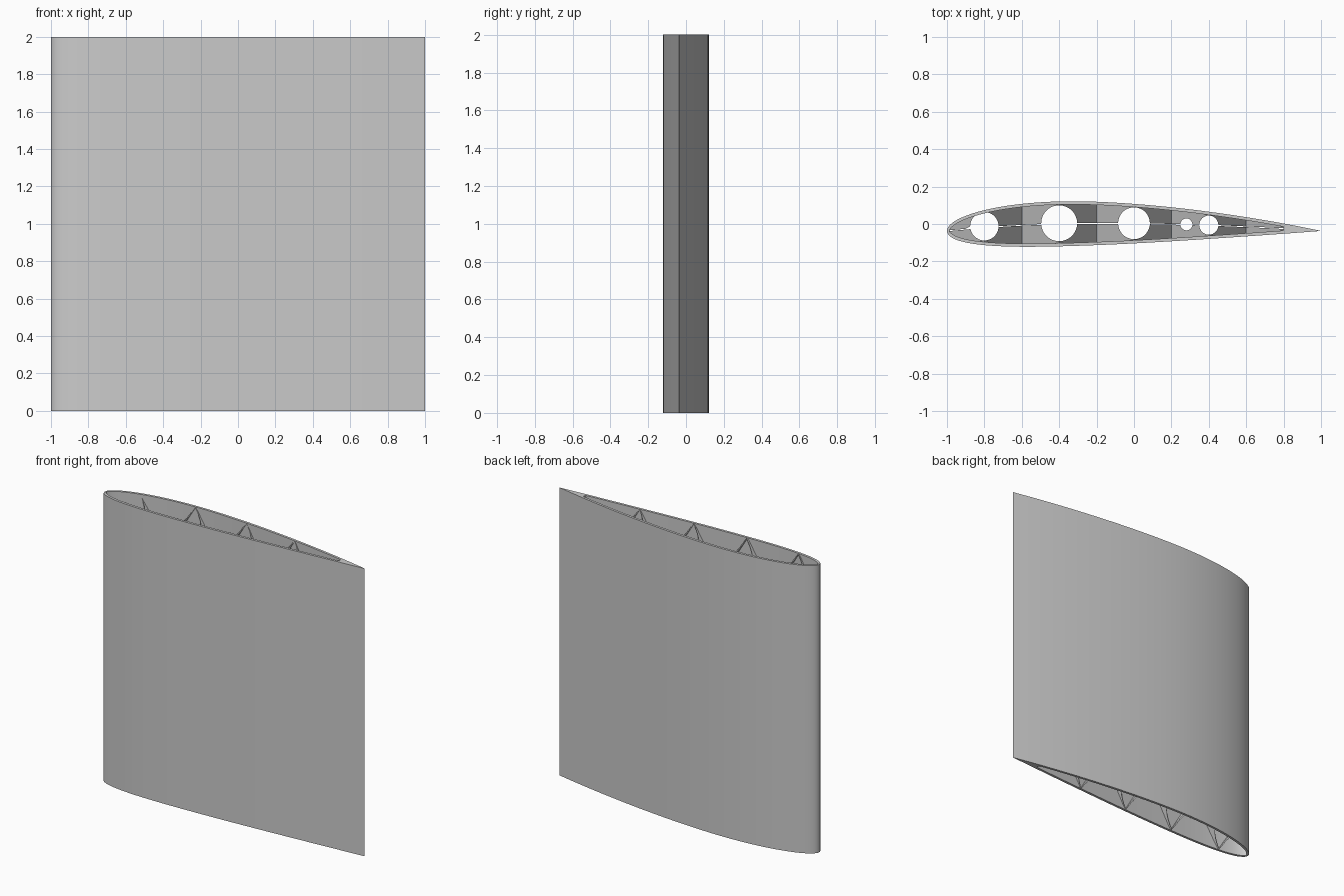
import bpy, bmesh, math

if "Cube" in bpy.data.objects:
    bpy.data.objects.remove(bpy.data.objects["Cube"])

H = 2.0            # span, standing upright
SKIN = 0.017       # wall thickness
X0, X1 = -0.988, 0.80   # ends of the hollow
RIB = 0.006        # half thickness of a rib, measured in z
SLIT = 0.002       # half width of the slit along the camber line
STEP = 1 / 3       # height of one zigzag
# spar holes: x, y, radius
HOLES = [(-0.8, -0.012, 0.076), (-0.4, 0.004, 0.096), (0.0, 0.004, 0.085),
         (0.28, -0.002, 0.032), (0.4, -0.006, 0.051)]

grey = bpy.data.materials.new("light grey")
grey.diffuse_color = (0.6, 0.6, 0.6, 1)
grey.use_nodes = True
grey.node_tree.nodes["Principled BSDF"].inputs["Base Color"].default_value = grey.diffuse_color


def camber(x):
    u = (x + 1) / 2
    if u < 0.4:
        c = 0.02 / 0.16 * (0.8 * u - u * u)
    else:
        c = 0.02 / 0.36 * (0.2 + 0.8 * u - u * u)
    return 2 * c - 0.037


def half(x):
    u = min(max((x + 1) / 2, 0), 1)
    return 1.2 * (0.2969 * math.sqrt(u) - 0.126 * u - 0.3516 * u**2
                  + 0.2843 * u**3 - 0.1036 * u**4)


def inner(x):
    d = 0.0005
    slope = (half(x + d) - half(x - d)) / (2 * d)
    return max(half(x) - SKIN * math.sqrt(1 + slope * slope), 0)


def finish(bm, name, angle):
    bmesh.ops.remove_doubles(bm, verts=bm.verts, dist=1e-5)
    bmesh.ops.recalc_face_normals(bm, faces=bm.faces)
    me = bpy.data.meshes.new(name)
    bm.to_mesh(me)
    bm.free()
    me.materials.append(grey)
    ob = bpy.data.objects.new(name, me)
    bpy.context.collection.objects.link(ob)
    bpy.ops.object.select_all(action='DESELECT')
    ob.select_set(True)
    bpy.context.view_layer.objects.active = ob
    if angle:
        bpy.ops.object.shade_smooth_by_angle(angle=math.radians(angle))


def loop(a, b, thick, n=48):
    """Closed section from the trailing edge over the nose and back."""
    pts = []
    for i in range(2 * n + 1):
        u = (1 + math.cos(math.pi * i / n)) / 2
        x = a + (b - a) * u
        pts.append((x, camber(x) + (thick(x) if i <= n else -thick(x))))
    return pts


# Hollow skin
bm = bmesh.new()
rings = []
for pts in (loop(-1, 1, half), loop(X0, X1, inner)):
    rings.append([[bm.verts.new((x, y, z)) for x, y in pts] for z in (0, H)])
(ob_, ot), (ib, it) = rings
n = len(ob_)
for i in range(n):
    j = (i + 1) % n
    for p, q in ((ob_, ot), (ot, it), (it, ib), (ib, ob_)):
        bm.faces.new((p[i], p[j], q[j], q[i]))
bmesh.ops.dissolve_degenerate(bm, dist=1e-6, edges=bm.edges)
finish(bm, "wing_skin", 30)

# Columns along the chord, denser at the spar holes
cols = {round(-0.95 + 0.05 * i, 4) for i in range(35)} | {X0, -0.98, -0.97, X1}
for cx, cy, r in HOLES:
    cols |= {round(cx + r * math.cos(math.pi * i / 16), 4) for i in range(17)}
cols = sorted(cols)


def zigzag(x):
    """0 at the peaks, 1 at the valleys."""
    return abs(((x + 0.8 + 0.2) % 0.4) - 0.2) / 0.2


def rib_edge(x, side):
    """y of the free rib edge: the slit, or the rim of a spar hole."""
    y = camber(x) + side * SLIT
    for cx, cy, r in HOLES:
        if abs(x - cx) < r:
            rim = cy + side * math.sqrt(r * r - (x - cx)**2)
            y = max(y, rim) if side > 0 else min(y, rim)
    return y


# Diagonal lattice of ribs, stacked zigzag sheets split along the camber line
bm = bmesh.new()
for k in range(6):
    for side in (1, -1):
        prev = None
        for x in cols:
            wave = zigzag(x) if k % 2 == 0 else 1 - zigzag(x)
            z = H - STEP * (k + wave)
            wall = camber(x) + side * (inner(x) + 0.003)
            edge = rib_edge(x, side)
            edge = min(edge, wall) if side > 0 else max(edge, wall)
            zs = (max(z - RIB, 0), min(z + RIB, H))
            sec = [bm.verts.new((x, y, w)) for y, w in
                   ((edge, zs[0]), (wall, zs[0]), (wall, zs[1]), (edge, zs[1]))]
            if prev:
                for a in range(4):
                    b = (a + 1) % 4
                    bm.faces.new((prev[a], prev[b], sec[b], sec[a]))
            else:
                bm.faces.new(sec)
            prev = sec
        bm.faces.new(prev)
finish(bm, "diagonal_ribs", 0)
